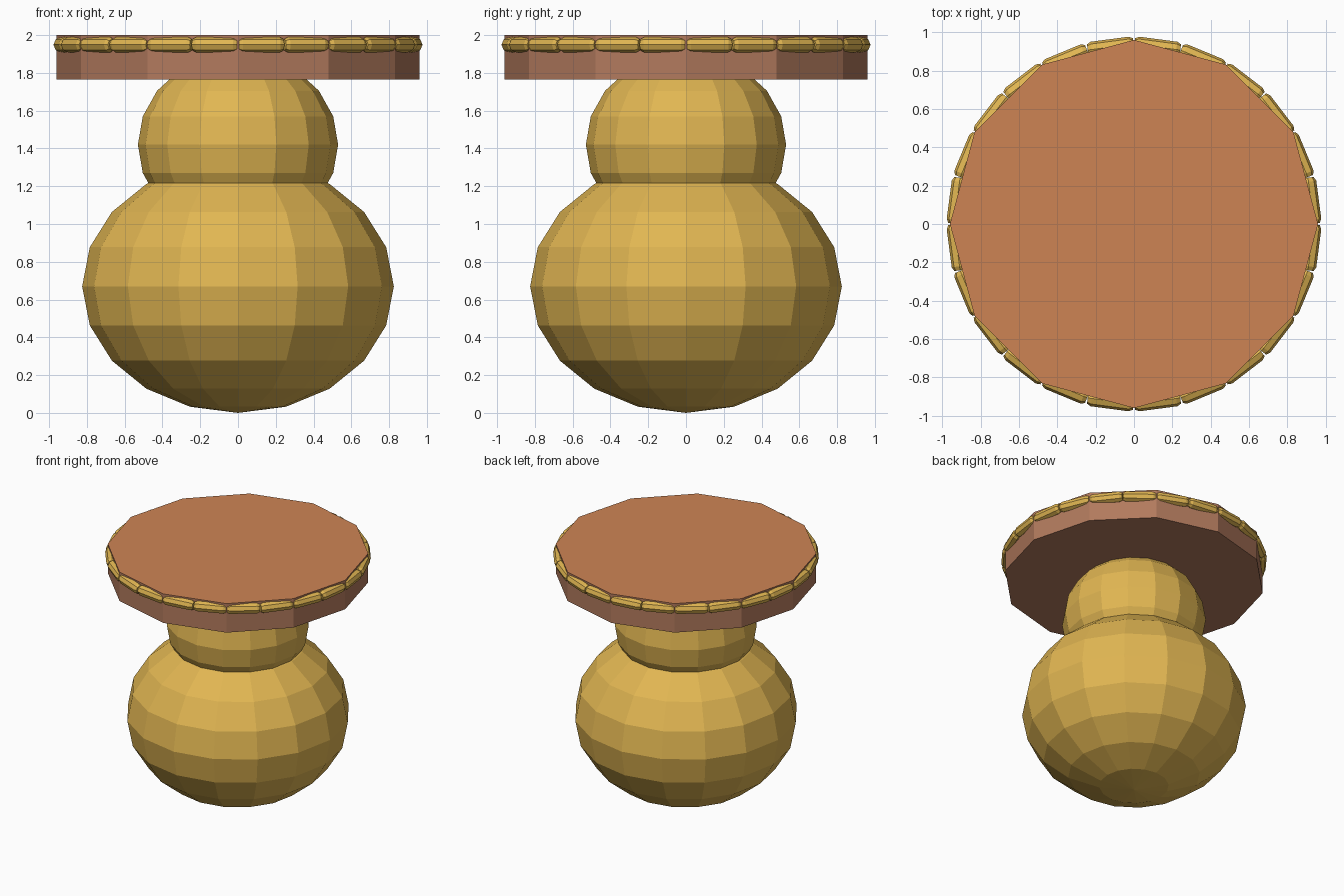
import bpy, bmesh, math
from mathutils import Matrix

if "Cube" in bpy.data.objects:
    bpy.data.objects.remove(bpy.data.objects["Cube"])


def make_material(name, rgb):
    lin = [((c / 255 + 0.055) / 1.055) ** 2.4 for c in rgb]
    m = bpy.data.materials.new(name)
    m.diffuse_color = (*lin, 1.0)
    m.use_nodes = True
    m.node_tree.nodes["Principled BSDF"].inputs["Base Color"].default_value = m.diffuse_color
    return m


gold = make_material("gold", (225, 182, 82))
leather = make_material("terracotta_top", (206, 132, 84))
brown = make_material("brown_side", (178, 122, 93))


def add_object(name, bm, *mats):
    mesh = bpy.data.meshes.new(name)
    bmesh.ops.recalc_face_normals(bm, faces=bm.faces[:])
    bm.to_mesh(mesh)
    bm.free()
    for m in mats:
        mesh.materials.append(m)
    obj = bpy.data.objects.new(name, mesh)
    bpy.context.collection.objects.link(obj)
    return obj


def ball(name, radius, half_height, z):
    bm = bmesh.new()
    bmesh.ops.create_uvsphere(
        bm, u_segments=16, v_segments=10, radius=1,
        matrix=Matrix.Translation((0, 0, z)) @ Matrix.Diagonal((radius, radius, half_height, 1)))
    add_object(name, bm, gold)


# Two squashed balls form the pedestal
ball("lower_ball", 0.825, 0.67, 0.67)
ball("upper_ball", 0.53, 0.485, 1.42)

# Twelve-sided seat slab, top face in its own colour
bm = bmesh.new()
rings = [[bm.verts.new((0.96 * math.cos(i * math.pi / 6), 0.96 * math.sin(i * math.pi / 6), z))
          for i in range(12)] for z in (1.765, 2.0)]
bm.faces.new(rings[0][::-1])
bm.faces.new(rings[1]).material_index = 1
for i in range(12):
    j = (i + 1) % 12
    bm.faces.new((rings[0][i], rings[0][j], rings[1][j], rings[1][i]))
add_object("seat", bm, brown, leather)

# Ring of 24 barrel-shaped beads around the seat edge
bm = bmesh.new()
SIDES, BEADS = 8, 24
profile = [(-0.121, 0.03), (-0.1, 0.041), (0.1, 0.041), (0.121, 0.03)]
for b in range(BEADS):
    turn = Matrix.Rotation((b + 0.5) * math.tau / BEADS, 4, 'Z') @ Matrix.Translation((0.931, 0, 1.949))
    loops = []
    for y, r in profile:
        loop = []
        for k in range(SIDES):
            a = k * math.tau / SIDES
            v = bm.verts.new((r * math.cos(a), y, r * math.sin(a)))
            v.co = turn @ v.co
            loop.append(v)
        loops.append(loop)
    bm.faces.new(loops[0])
    bm.faces.new(loops[-1][::-1])
    for lo, hi in zip(loops, loops[1:]):
        for k in range(SIDES):
            n = (k + 1) % SIDES
            bm.faces.new((lo[k], hi[k], hi[n], lo[n]))
add_object("bead_trim", bm, gold)
